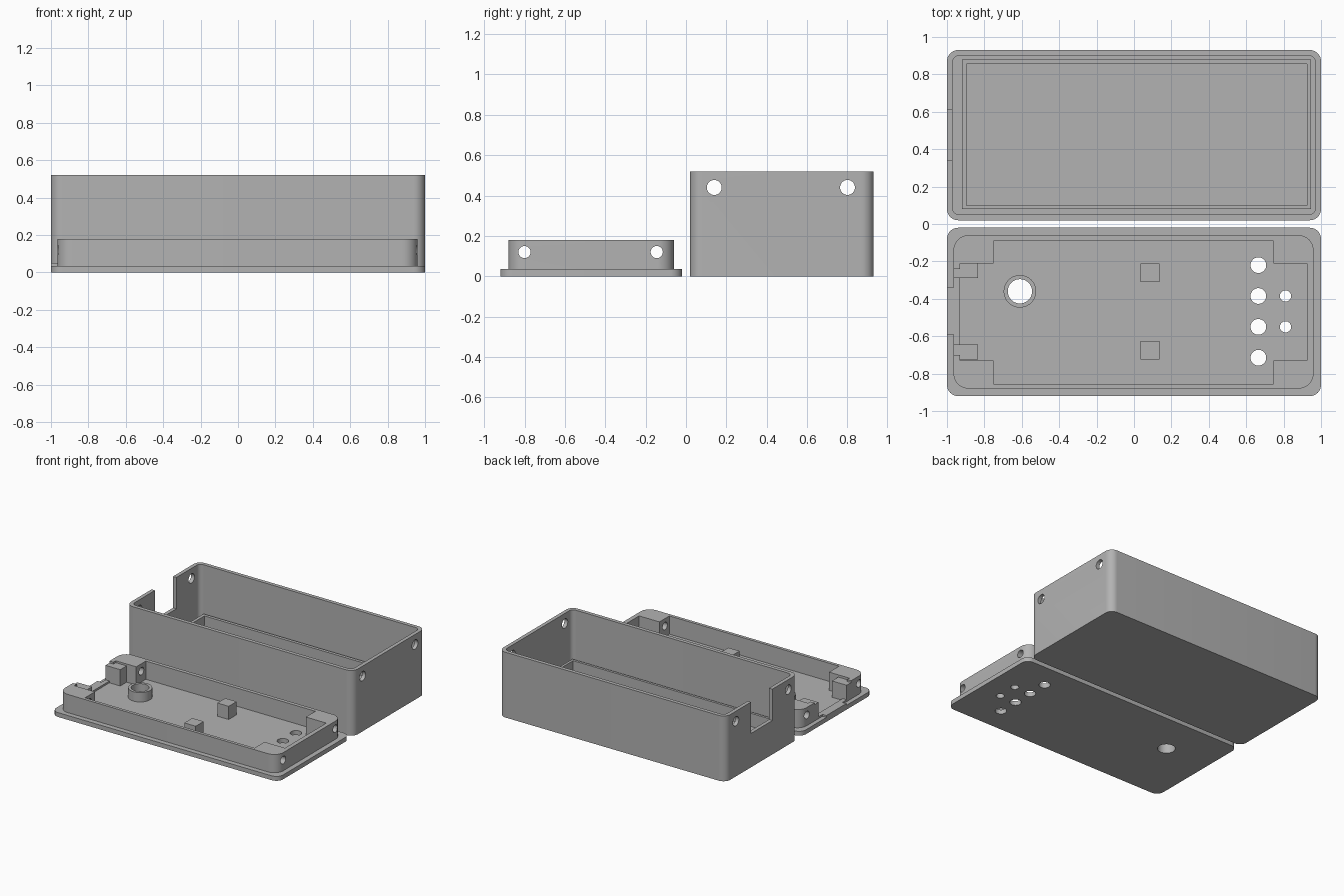
import bpy, bmesh, math
from mathutils import Matrix, Vector

if "Cube" in bpy.data.objects:
    bpy.data.objects.remove(bpy.data.objects["Cube"], do_unlink=True)

grey = bpy.data.materials.new("plain grey")
grey.use_nodes = True
grey.diffuse_color = (0.45, 0.45, 0.45, 1)
grey.node_tree.nodes["Principled BSDF"].inputs["Base Color"].default_value = grey.diffuse_color


def finish(bm, name):
    bmesh.ops.recalc_face_normals(bm, faces=bm.faces)
    mesh = bpy.data.meshes.new(name)
    bm.to_mesh(mesh)
    bm.free()
    mesh.materials.append(grey)
    obj = bpy.data.objects.new(name, mesh)
    bpy.context.collection.objects.link(obj)
    return obj


def block(name, x, y, z, radius=0):
    """Box from (min, max) pairs, with optional rounded upright edges."""
    bm = bmesh.new()
    bmesh.ops.create_cube(bm, size=1)
    for v in bm.verts:
        v.co = Vector([r[0] if c < 0 else r[1] for r, c in zip((x, y, z), v.co)])
    if radius:
        upright = [e for e in bm.edges if abs(e.verts[0].co.z - e.verts[1].co.z) > 0.001]
        bmesh.ops.bevel(bm, geom=upright, offset=radius, segments=10,
                        profile=0.5, affect='EDGES')
    return finish(bm, name)


def cylinder(name, centre, radius, length, along_x=False):
    bm = bmesh.new()
    turn = Matrix.Rotation(math.pi / 2, 4, 'Y') if along_x else Matrix()
    bmesh.ops.create_cone(bm, cap_ends=True, segments=40, radius1=radius, radius2=radius,
                          depth=length, matrix=Matrix.Translation(centre) @ turn)
    return finish(bm, name)


def cut(obj, *cutters):
    bpy.context.view_layer.objects.active = obj
    for cutter in cutters:
        mod = obj.modifiers.new("cut", 'BOOLEAN')
        mod.operation = 'DIFFERENCE'
        mod.solver = 'EXACT'
        mod.object = cutter
        bpy.ops.object.modifier_apply(modifier=mod.name)
        bpy.data.objects.remove(cutter, do_unlink=True)


def smooth(obj):
    bpy.ops.object.select_all(action='DESELECT')
    obj.select_set(True)
    bpy.context.view_layer.objects.active = obj
    bpy.ops.object.shade_smooth_by_angle(angle=math.radians(30))


# Open box with a cable notch in one end and screw holes in both ends
case = block("case_shell", (-1, 1), (0.02, 0.93), (0, 0.52), 0.06)
cut(case,
    block("cavity", (-0.97, 0.97), (0.05, 0.9), (0.035, 0.7), 0.035),
    block("notch", (-1.1, -0.9), (0.34, 0.61), (0.27, 0.7)),
    *[cylinder("hole", (0, y, 0.44), 0.037, 3, True) for y in (0.14, 0.8)])
smooth(case)

# Raised support frame on the case floor
frame = block("support_frame", (-0.92, 0.945), (0.08, 0.88), (0.03, 0.14))
cut(frame, block("opening", (-0.895, 0.925), (0.1, 0.855), (0, 0.3)))

# Lid plate with button, lamp and knob holes
knob = (-0.61, -0.36, 0.05)
plate = block("lid_plate", (-1, 1), (-0.92, -0.02), (0, 0.035), 0.06)
cut(plate, cylinder("hole", knob, 0.065, 1),
    *[cylinder("hole", (0.665, y, 0), 0.042, 1) for y in (-0.715, -0.55, -0.385, -0.22)],
    *[cylinder("hole", (0.81, y, 0), 0.03, 1) for y in (-0.55, -0.385)])
smooth(plate)

# Lid rim with solid corner blocks, low at the cable entry
rim = block("lid_rim", (-0.965, 0.96), (-0.88, -0.06), (0.03, 0.18), 0.08)
cut(rim,
    block("cavity", (-0.75, 0.745), (-0.855, -0.09), (0, 0.5)),
    block("cavity", (-0.93, 0.925), (-0.73, -0.21), (0, 0.5)),
    block("entry", (-1.1, -0.9), (-0.7, -0.24), (0.05, 0.5)),
    *[cylinder("hole", (0, y, 0.12), 0.03, 3, True) for y in (-0.8, -0.145)])
smooth(rim)

# Sill under the cable notch
block("cable_sill", (-1, -0.96), (-0.59, -0.34), (0.03, 0.05))

# Collar around the knob hole
collar = cylinder("knob_collar", (knob[0], knob[1], 0.07), 0.087, 0.08)
cut(collar, cylinder("bore", knob, 0.065, 1))
smooth(collar)

# Posts beside the cable entry and square standoffs
for side, y in (("front", -0.685), ("back", -0.25)):
    block(side + "_entry_post", (-0.965, -0.835), (y - 0.04, y + 0.04), (0.03, 0.165))
for side, y in (("front", -0.675), ("back", -0.26)):
    block(side + "_standoff", (0.035, 0.135), (y - 0.05, y + 0.05), (0.03, 0.14))
